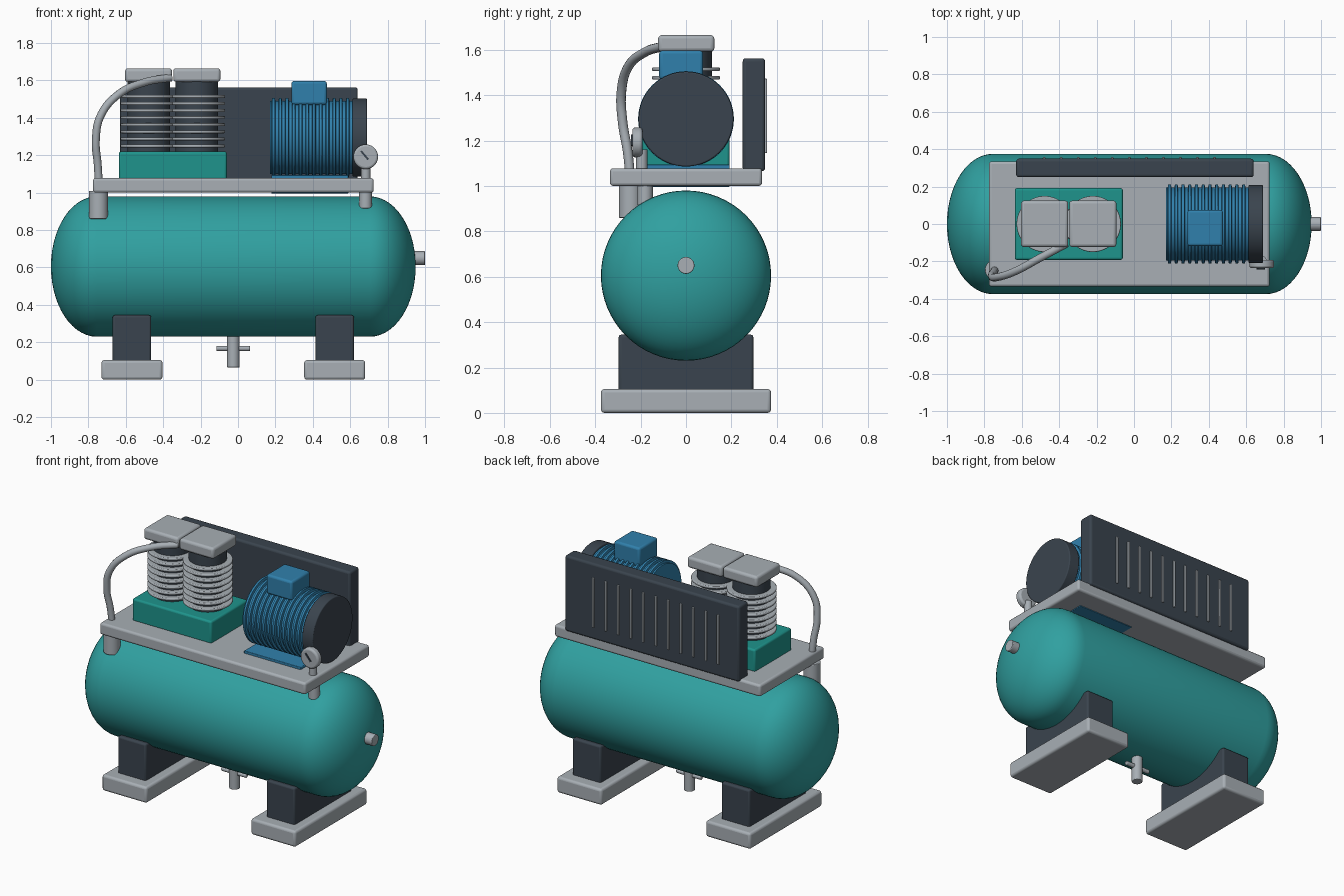
import bpy, math
from mathutils import Vector

if "Cube" in bpy.data.objects:
    bpy.data.objects.remove(bpy.data.objects["Cube"])


def material(name, r, g, b):
    """Flat colour given as 0-255 sRGB, stored linear."""
    lin = [((c / 255 + 0.055) / 1.055) ** 2.4 for c in (r, g, b)]
    m = bpy.data.materials.new(name)
    m.diffuse_color = (*lin, 1)
    m.use_nodes = True
    m.node_tree.nodes["Principled BSDF"].inputs["Base Color"].default_value = m.diffuse_color
    return m


TEAL = material("teal paint", 48, 160, 160)
GREEN = material("pump green", 30, 148, 140)
BLUE = material("motor blue", 48, 128, 172)
DARK = material("dark slate", 58, 68, 78)
STEEL = material("light steel", 168, 175, 181)


def finish(ob, name, mat, bevel=0.0, smooth=True):
    ob.name = name
    ob.data.materials.clear()
    ob.data.materials.append(mat)
    if bevel:
        mod = ob.modifiers.new("bevel", "BEVEL")
        mod.width, mod.segments = bevel, 3
        mod.limit_method = "ANGLE"
        mod.angle_limit = math.radians(40)
    if smooth:
        bpy.ops.object.shade_smooth_by_angle(angle=math.radians(35))
    return ob


def box(name, mat, x, y, z, bevel=0.012):
    """Box from (min, max) ranges."""
    bpy.ops.mesh.primitive_cube_add(size=1)
    ob = bpy.context.object
    ob.location = [(a + b) / 2 for a, b in (x, y, z)]
    ob.scale = [b - a for a, b in (x, y, z)]
    bpy.ops.object.transform_apply(location=False, rotation=False, scale=True)
    return finish(ob, name, mat, bevel)


def rod(name, mat, p, q, r, bevel=0.0, sides=48):
    """Cylinder of radius r from p to q."""
    p, q = Vector(p), Vector(q)
    bpy.ops.mesh.primitive_cylinder_add(vertices=sides, radius=r, depth=(q - p).length,
                                        location=(p + q) / 2)
    ob = bpy.context.object
    ob.rotation_euler = (q - p).to_track_quat("Z", "Y").to_euler()
    return finish(ob, name, mat, bevel)


def lathe_x(name, mat, profile, centre, sides=64):
    """Revolve (x, radius) points about an axis along x; zero radius makes a pole."""
    verts, rings, faces = [], [], []
    for x, r in profile:
        n = 1 if r < 1e-6 else sides
        rings.append([len(verts) + i for i in range(n)])
        for i in range(n):
            a = 2 * math.pi * i / sides
            verts.append((x, r * math.cos(a), r * math.sin(a)))
    for lo, hi in zip(rings, rings[1:]):
        for i in range(sides):
            j = (i + 1) % sides
            quad = [lo[i % len(lo)], lo[j % len(lo)], hi[j % len(hi)], hi[i % len(hi)]]
            faces.append(list(dict.fromkeys(quad))[::-1])
    me = bpy.data.meshes.new(name)
    me.from_pydata(verts, [], faces)
    ob = bpy.data.objects.new(name, me)
    bpy.context.collection.objects.link(ob)
    bpy.ops.object.select_all(action="DESELECT")
    bpy.context.view_layer.objects.active = ob
    ob.select_set(True)
    ob.location = centre
    return finish(ob, name, mat)


# Tank with domed ends
R, HALF, DOME = 0.375, 0.73, 0.245
arc = [math.pi / 2 * i / 14 for i in range(15)]
right_end = [(HALF + DOME * math.sin(a), R * math.cos(a)) for a in arc]
left_end = [(-x, r) for x, r in reversed(right_end)]
lathe_x("tank", TEAL, left_end + right_end, (-0.025, 0, 0.605))
rod("tank_port", STEEL, (0.93, 0, 0.65), (1.0, 0, 0.65), 0.037, 0.004)

# Drain valve under the tank
rod("drain_pipe", STEEL, (-0.025, 0, 0.065), (-0.025, 0, 0.26), 0.033, 0.004)
rod("drain_handle", STEEL, (-0.115, 0, 0.167), (0.065, 0, 0.167), 0.014, 0.005)

# Saddles and feet
for side, cx in (("left", -0.567), ("right", 0.517)):
    box(side + "_saddle", DARK, (cx - 0.103, cx + 0.103), (-0.297, 0.297), (0.09, 0.345))
    box(side + "_foot", STEEL, (cx - 0.163, cx + 0.163), (-0.375, 0.375), (0, 0.105), 0.015)

# Deck plate and pipe stubs beneath it
box("deck_plate", STEEL, (-0.775, 0.725), (-0.335, 0.335), (1.0, 1.078), 0.014)
rod("hose_stub", STEEL, (-0.746, -0.245, 0.86), (-0.746, -0.245, 1.01), 0.051, 0.004)
rod("gauge_stub", STEEL, (0.682, -0.18, 0.915), (0.682, -0.18, 1.02), 0.034, 0.004)

# Pump: crankcase, finned cylinders, heads
box("crankcase", GREEN, (-0.637, -0.06), (-0.192, 0.192), (1.07, 1.22))
for side, cx in (("left", -0.478), ("right", -0.22)):
    rod(side + "_cylinder", DARK, (cx, 0, 1.2), (cx, 0, 1.61), 0.114)
    for i in range(8):
        z = 1.25 + 0.0378 * i
        rod(f"{side}_cylinder_fin_{i}", STEEL, (cx, 0, z - 0.008), (cx, 0, z + 0.008),
            0.15, 0.005)
    box(side + "_head", STEEL, (cx - 0.126, cx + 0.126), (-0.123, 0.125), (1.592, 1.665), 0.016)

# Motor: ribbed body, end cap, terminal box, base
ribs = [(0.17, 0), (0.17, 0.196)]
for i in range(12):
    x = 0.18 + 0.036 * i
    ribs += [(x, 0.196), (x + 0.003, 0.211), (x + 0.017, 0.211), (x + 0.02, 0.196)]
ribs += [(0.62, 0.196), (0.62, 0)]
lathe_x("motor_body", BLUE, ribs, (0, 0, 1.295))
rod("motor_end_cap", DARK, (0.612, 0, 1.295), (0.69, 0, 1.295), 0.209, 0.006, 64)
box("terminal_box", BLUE, (0.286, 0.475), (-0.118, 0.075), (1.47, 1.597), 0.014)
box("motor_base", BLUE, (0.178, 0.59), (-0.192, 0.192), (0.996, 1.094), 0.004)

# Belt guard with slats on its back
box("belt_guard", DARK, (-0.63, 0.64), (0.25, 0.349), (1.065, 1.563), 0.014)
for i in range(11):
    x = -0.48 + 0.091 * i
    box(f"guard_slat_{i}", STEEL, (x - 0.008, x + 0.008), (0.34, 0.357), (1.145, 1.473), 0.004)

# Pressure gauge
GX, GZ = 0.683, 1.192
rod("gauge_stem", STEEL, (GX, -0.195, 1.06), (GX, -0.195, 1.16), 0.025)
rod("gauge_body", STEEL, (GX, -0.192, GZ), (GX, -0.236, GZ), 0.066, 0.012)
needle = box("gauge_needle", DARK, (GX - 0.005, GX + 0.005), (-0.242, -0.234),
             (GZ - 0.012, GZ + 0.048), 0)
needle.location = (GX - 0.006, -0.238, GZ + 0.008)
needle.rotation_euler.y = math.radians(-40)

# Hose from deck to pump head
path = [(-0.743, -0.245, 1.03), (-0.75, -0.257, 1.15), (-0.76, -0.279, 1.28),
        (-0.735, -0.285, 1.41), (-0.64, -0.255, 1.525), (-0.5, -0.18, 1.59),
        (-0.36, -0.105, 1.615)]
cu = bpy.data.curves.new("hose", "CURVE")
cu.dimensions = "3D"
cu.bevel_depth, cu.bevel_resolution, cu.resolution_u = 0.021, 4, 10
cu.use_fill_caps = True
sp = cu.splines.new("BEZIER")
sp.bezier_points.add(len(path) - 1)
for bp, co in zip(sp.bezier_points, path):
    bp.co = co
    bp.handle_left_type = bp.handle_right_type = "AUTO"
hose = bpy.data.objects.new("hose", cu)
bpy.context.collection.objects.link(hose)
cu.materials.append(STEEL)
